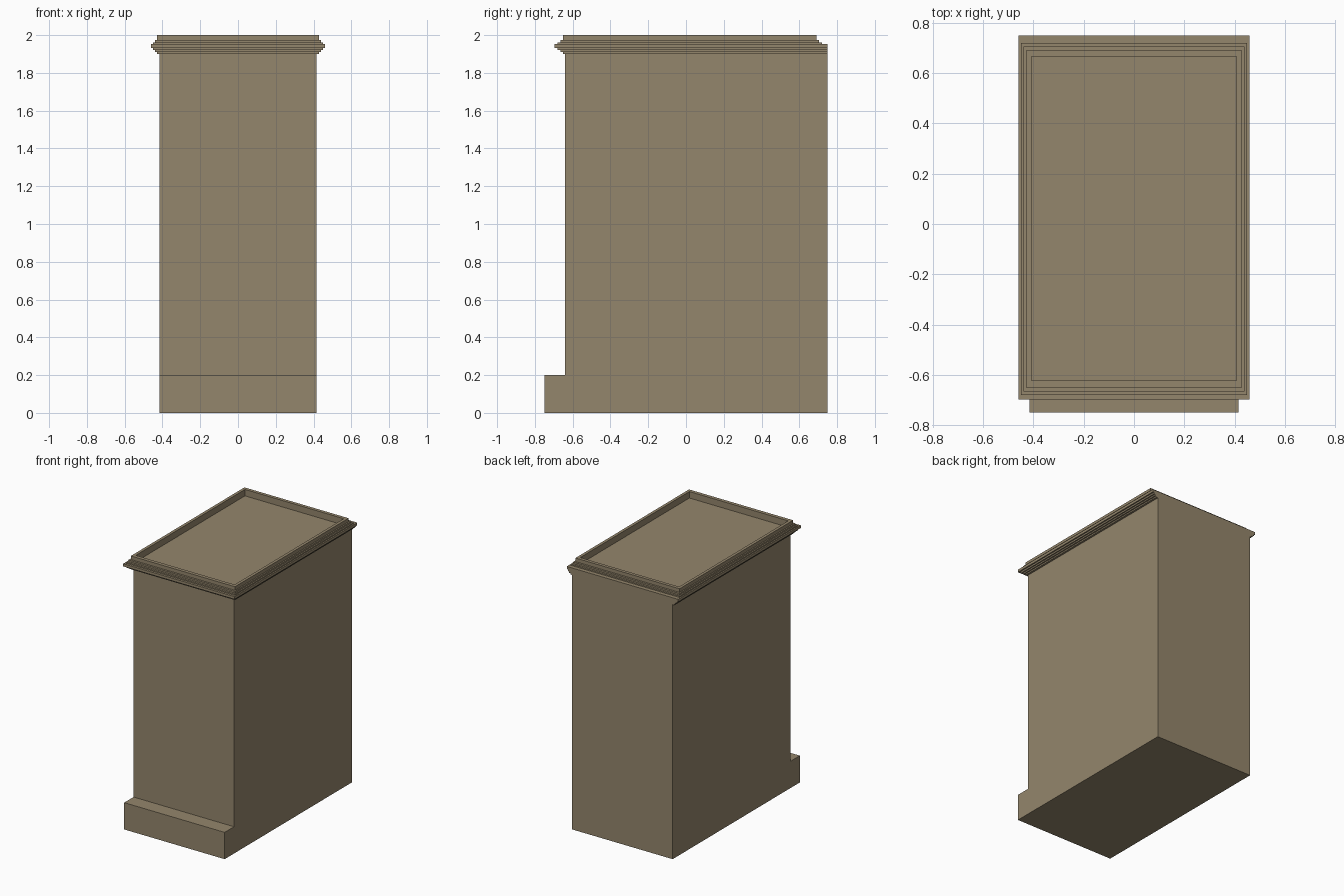
import bpy, bmesh

if "Cube" in bpy.data.objects:
    bpy.data.objects.remove(bpy.data.objects["Cube"])

mat = bpy.data.materials.new("tan_stone")
mat.diffuse_color = (0.296, 0.238, 0.150, 1.0)
mat.use_nodes = True
mat.node_tree.nodes["Principled BSDF"].inputs["Base Color"].default_value = mat.diffuse_color


def finish(bm, name):
    bmesh.ops.recalc_face_normals(bm, faces=bm.faces)
    me = bpy.data.meshes.new(name)
    bm.to_mesh(me)
    bm.free()
    me.materials.append(mat)
    ob = bpy.data.objects.new(name, me)
    bpy.context.collection.objects.link(ob)
    return ob


def loft(name, loops):
    """Bridge a list of equal-length point loops and cap both ends."""
    bm = bmesh.new()
    rings = [[bm.verts.new(p) for p in loop] for loop in loops]
    n = len(rings[0])
    for a, b in zip(rings, rings[1:]):
        for i in range(n):
            j = (i + 1) % n
            bm.faces.new((a[i], a[j], b[j], b[i]))
    bm.faces.new(rings[0])
    bm.faces.new(rings[-1])
    return finish(bm, name)


# Body with front plinth step: side profile (y, z) extruded across x
profile = [(-0.75, 0), (0.75, 0), (0.75, 1.9), (-0.64, 1.9), (-0.64, 0.2), (-0.75, 0.2)]
loft("body_and_plinth", [[(x, y, z) for y, z in profile] for x in (-0.415, 0.415)])

# Stepped cornice: (half width, front y, back y, bottom z, top z) of each step
steps = [
    (0.43, -0.65, 0.75, 1.90, 1.91),
    (0.44, -0.665, 0.75, 1.91, 1.92),
    (0.45, -0.68, 0.75, 1.92, 1.932),
    (0.46, -0.697, 0.75, 1.932, 1.952),
    (0.45, -0.68, 0.72, 1.952, 1.961),
    (0.44, -0.665, 0.705, 1.961, 1.973),
    (0.43, -0.65, 0.69, 1.973, 2.0),
    # inner wall going down to the sunken top panel
    (0.408, -0.623, 0.665, 2.0, 1.952),
]
loops = []
for hx, y0, y1, z0, z1 in steps:
    for z in (z0, z1):
        loops.append([(-hx, y0, z), (hx, y0, z), (hx, y1, z), (-hx, y1, z)])
loft("cornice", loops)
